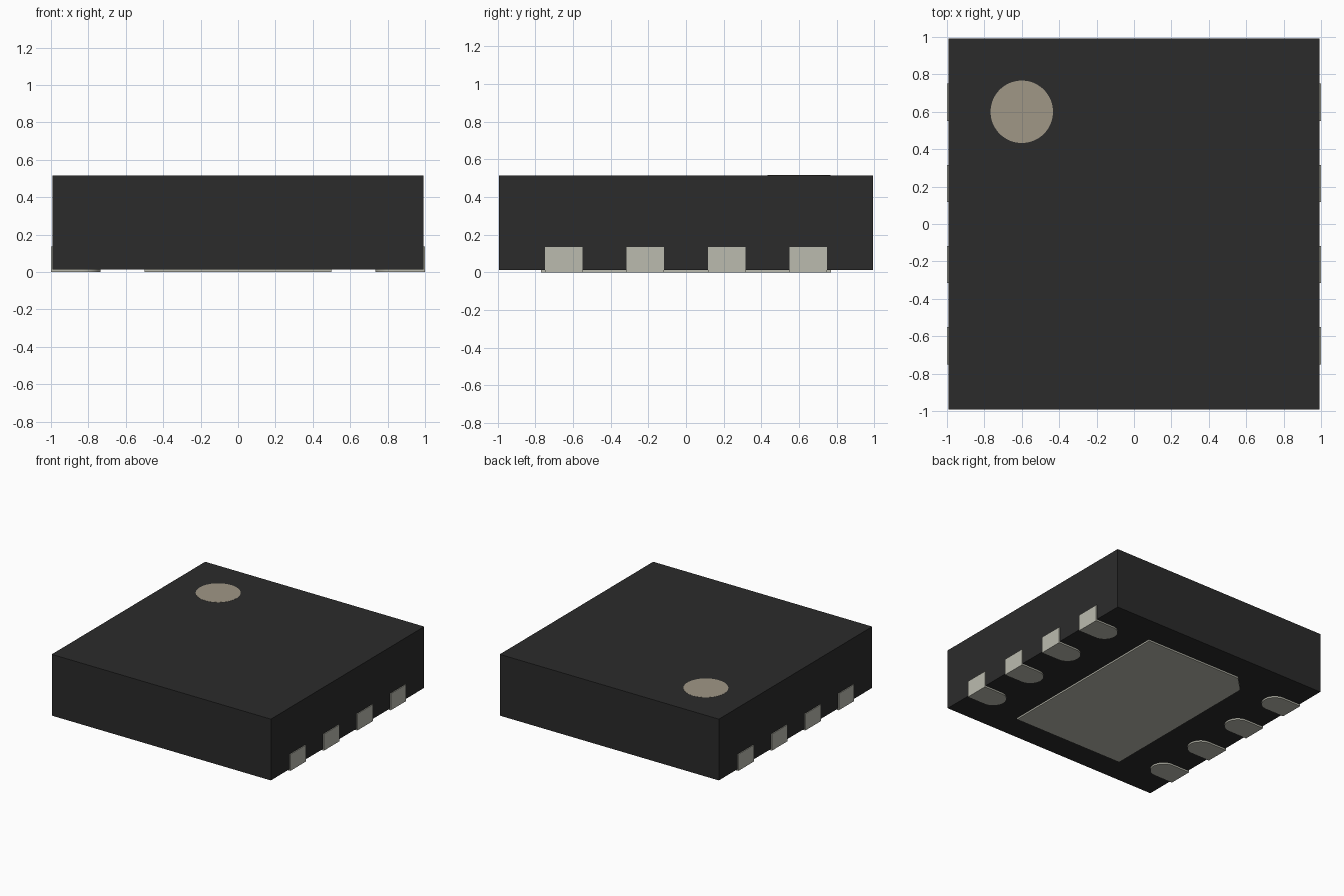
import bpy, bmesh, math

if "Cube" in bpy.data.objects:
    bpy.data.objects.remove(bpy.data.objects["Cube"])


def material(name, rgb):
    m = bpy.data.materials.new(name)
    m.diffuse_color = (*rgb, 1)
    m.use_nodes = True
    m.node_tree.nodes["Principled BSDF"].inputs["Base Color"].default_value = m.diffuse_color
    return m


BLACK = material("black_plastic", (0.024, 0.024, 0.024))
METAL = material("tin_metal", (0.50, 0.50, 0.43))
MARK = material("marker_ink", (0.35, 0.31, 0.24))


def prism(name, outline, z0, z1, mat, smooth=False):
    """Extrude a flat XY outline from z0 up to z1."""
    bm = bmesh.new()
    face = bm.faces.new([bm.verts.new((x, y, z0)) for x, y in outline])
    ext = bmesh.ops.extrude_face_region(bm, geom=[face])
    for v in ext["geom"]:
        if isinstance(v, bmesh.types.BMVert):
            v.co.z = z1
    bmesh.ops.recalc_face_normals(bm, faces=bm.faces)
    me = bpy.data.meshes.new(name)
    bm.to_mesh(me)
    bm.free()
    me.materials.append(mat)
    ob = bpy.data.objects.new(name, me)
    bpy.context.collection.objects.link(ob)
    if smooth:
        bpy.ops.object.select_all(action='DESELECT')
        ob.select_set(True)
        bpy.context.view_layer.objects.active = ob
        bpy.ops.object.shade_smooth_by_angle(angle=math.radians(30))
    return ob


def arc(cx, cy, r, a0, a1, n):
    return [(cx + r * math.cos(math.radians(a0 + (a1 - a0) * i / n)),
             cy + r * math.sin(math.radians(a0 + (a1 - a0) * i / n))) for i in range(n + 1)]


def rect(x0, x1, y0, y1):
    return [(x0, y0), (x1, y0), (x1, y1), (x0, y1)]


B, BASE, TOP = 0.993, 0.013, 0.515

# Moulded body
prism("body", rect(-B, B, -B, B), BASE, TOP, BLACK)

# Pin one marker on the top
prism("pin_one_marker", arc(-0.6, 0.6, 0.167, 0, 360, 64)[:-1], TOP - 0.01, TOP + 0.001, MARK, True)

# Thermal pad below, one corner cut at pin one
prism("thermal_pad", [(-0.5, -0.77), (0.5, -0.77), (0.5, 0.77), (-0.375, 0.77), (-0.5, 0.645)],
      0, BASE + 0.005, METAL)

# Four leads per side: round-ended foot plus upright end face
for side, label in ((1, "right"), (-1, "left")):
    for i in range(4):
        y = 0.65 - i * 1.3 / 3
        foot = [(1.0, y - 0.1), (1.0, y + 0.1)] + arc(0.835, y, 0.1, 90, 270, 16)
        prism(f"lead_foot_{label}_{i + 1}", [(side * px, py) for px, py in foot],
              0, BASE + 0.005, METAL, True)
        end = rect(0.98, 1.0, y - 0.1, y + 0.1)
        prism(f"lead_end_{label}_{i + 1}", [(side * px, py) for px, py in end],
              BASE + 0.005, 0.135, METAL)
